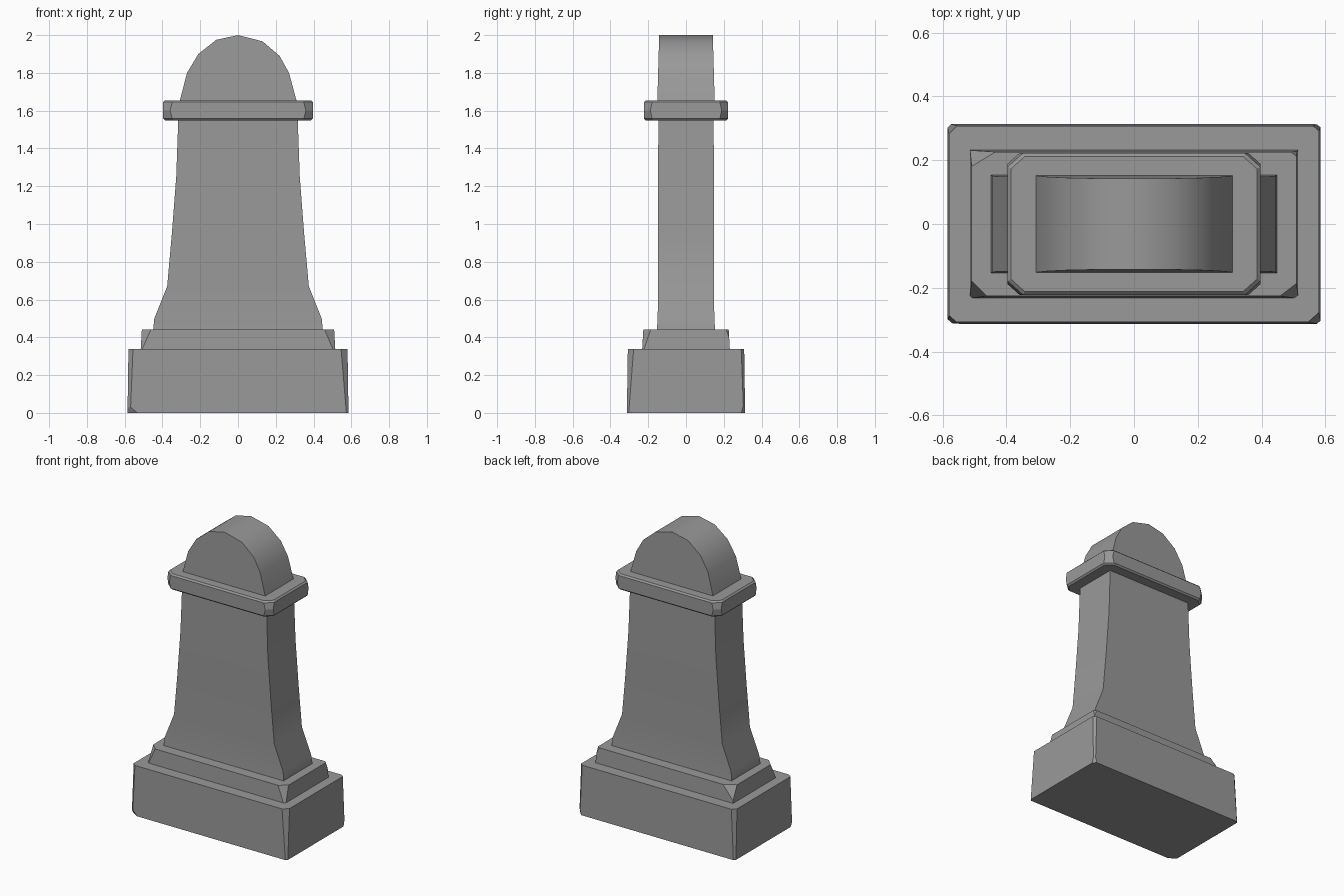
import bpy, bmesh, math
from mathutils import Vector

if "Cube" in bpy.data.objects:
    bpy.data.objects.remove(bpy.data.objects["Cube"])

stone = bpy.data.materials.new("grey stone")
stone.diffuse_color = (0.32, 0.32, 0.32, 1)
stone.use_nodes = True
stone.node_tree.nodes["Principled BSDF"].inputs["Base Color"].default_value = stone.diffuse_color


def finish(name, bm, smooth=None):
    bmesh.ops.recalc_face_normals(bm, faces=bm.faces)
    mesh = bpy.data.meshes.new(name)
    bm.to_mesh(mesh)
    bm.free()
    mesh.materials.append(stone)
    ob = bpy.data.objects.new(name, mesh)
    bpy.context.collection.objects.link(ob)
    if smooth:
        bpy.ops.object.select_all(action='DESELECT')
        ob.select_set(True)
        bpy.context.view_layer.objects.active = ob
        bpy.ops.object.shade_smooth_by_angle(angle=math.radians(smooth))
    return ob


def chipped_block(name, hx, hy, z0, z1, taper, chips):
    """Block whose top is narrowed by taper; each chip is a corner (sx, sy, sz)
    sliced off at distances (a, b, c) along the three axes."""
    bm = bmesh.new()
    bmesh.ops.create_cube(bm, size=2)
    for v in bm.verts:
        t = taper if v.co.z > 0 else 0
        v.co = (v.co.x * (hx - t), v.co.y * (hy - t), z1 if v.co.z > 0 else z0)
    for sx, sy, sz, a, b, c in chips:
        corner = Vector((sx * hx, sy * hy, z1 if sz > 0 else z0))
        n = Vector((sx / a, sy / b, sz / c)).normalized()
        r = bmesh.ops.bisect_plane(bm, geom=bm.verts[:] + bm.edges[:] + bm.faces[:],
                                   plane_co=corner - Vector((sx * a, 0, 0)),
                                   plane_no=n, clear_outer=True)
        cut = [e for e in r["geom_cut"] if isinstance(e, bmesh.types.BMEdge)]
        if cut:
            bmesh.ops.holes_fill(bm, edges=cut)
    return finish(name, bm)


# Base block with worn corners
chipped_block("base_block", 0.585, 0.313, 0, 0.337, 0.005, [
    (1, -1, 1, 0.045, 0.04, 0.45), (-1, -1, 1, 0.035, 0.03, 0.6),
    (-1, 1, 1, 0.035, 0.035, 0.5), (1, 1, 1, 0.03, 0.025, 0.5),
    (-1, -1, -1, 0.05, 0.03, 0.05), (1, 1, -1, 0.02, 0.02, 0.08)])

# Stepped plinth
chipped_block("plinth_step", 0.515, 0.232, 0.337, 0.442, 0.006, [
    (1, -1, 1, 0.065, 0.05, 0.13), (-1, -1, 1, 0.06, 0.06, 0.12),
    (-1, 1, 1, 0.09, 0.055, 0.09), (1, 1, 1, 0.03, 0.025, 0.06)])

# Flared body, lofted from rectangular sections (half width, half depth, height)
bm = bmesh.new()
sections = [(0.45, 0.155, 0.43), (0.443, 0.15, 0.5), (0.375, 0.148, 0.67),
            (0.35, 0.148, 0.95), (0.327, 0.148, 1.25), (0.316, 0.146, 1.56)]
rings = [[bm.verts.new((sx * w, sy * d, z)) for sx, sy in ((-1, -1), (1, -1), (1, 1), (-1, 1))]
         for w, d, z in sections]
for lo, hi in zip(rings, rings[1:]):
    for i in range(4):
        j = (i + 1) % 4
        bm.faces.new((lo[i], lo[j], hi[j], hi[i]))
bm.faces.new(rings[0])
bm.faces.new(rings[-1])
finish("body", bm, 30)

# Collar slab with clipped corners and softened edges
slab = chipped_block("collar_slab", 0.396, 0.222, 1.548, 1.655, 0, [
    (sx, sy, sz, 0.05, 0.045, 0.2) for sx in (-1, 1) for sy in (-1, 1) for sz in (-1, 1)])
bevel = slab.modifiers.new("worn edges", 'BEVEL')
bevel.width = 0.01
bevel.segments = 1
bevel.limit_method = 'ANGLE'
bevel.angle_limit = math.radians(60)

# Rounded top, extruded from its arch outline
arch = [(-0.31, 1.645), (-0.27, 1.80), (-0.21, 1.90), (-0.115, 1.975), (0, 2.0),
        (0.13, 1.967), (0.22, 1.89), (0.27, 1.80), (0.312, 1.645)]
bm = bmesh.new()
ends = []
for s in (-1, 1):
    ends.append([bm.verts.new((x, s * (0.152 - 0.01 * (z - 1.645) / 0.355), z)) for x, z in arch])
    bm.faces.new(ends[-1])
n = len(arch)
for i in range(n):
    j = (i + 1) % n
    bm.faces.new((ends[0][i], ends[0][j], ends[1][j], ends[1][i]))
finish("rounded_top", bm, 35)
